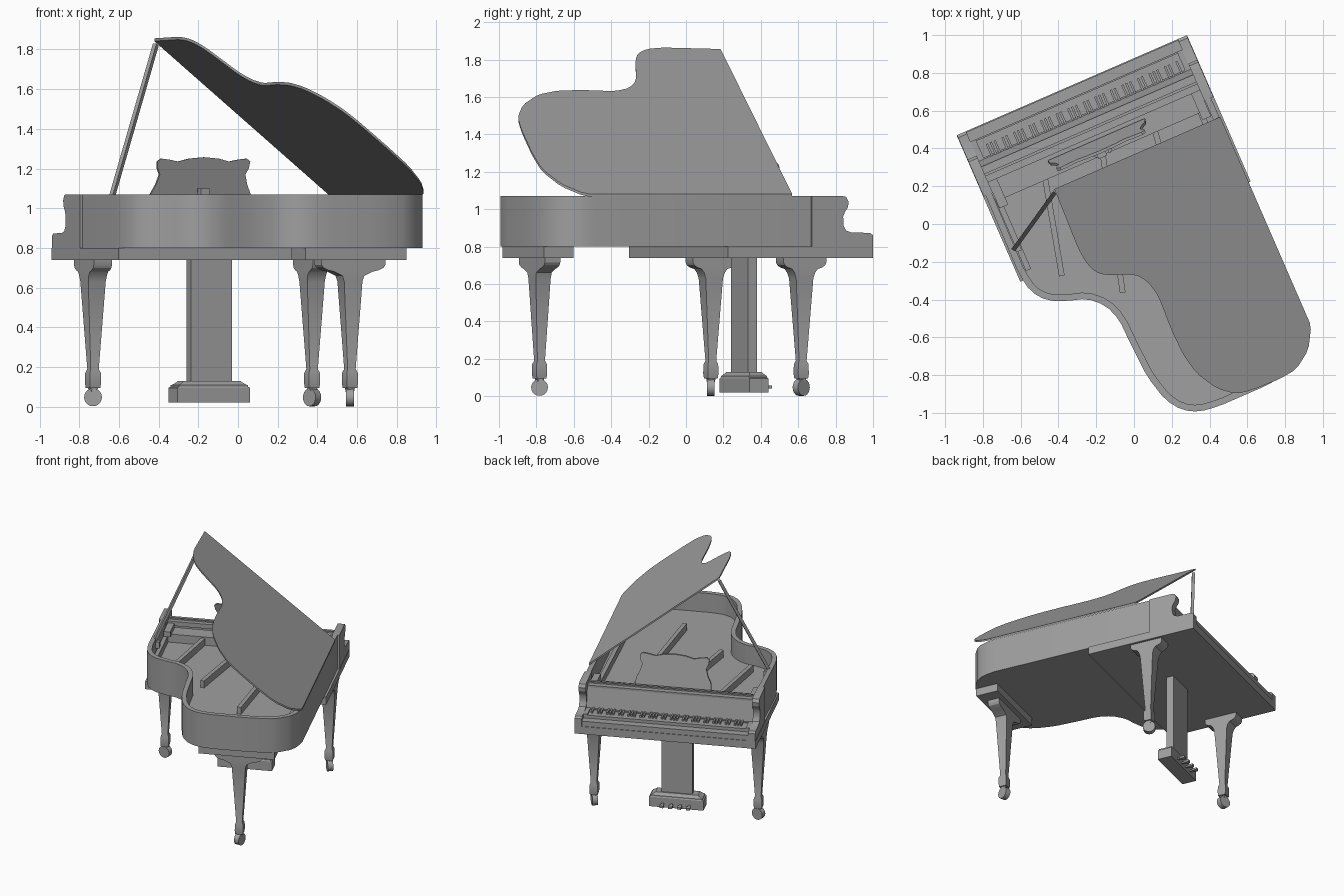
import bpy, bmesh, math
from mathutils import Matrix, Vector

cube = bpy.data.objects.get("Cube")
if cube:
    bpy.data.objects.remove(cube, do_unlink=True)

YAW = math.radians(23.5)          # the whole instrument stands turned
TURN = Matrix.Rotation(YAW, 4, 'Z')

grey = bpy.data.materials.new("plain grey")
grey.use_nodes = True
COLOUR = (0.35, 0.35, 0.35, 1)
grey.diffuse_color = COLOUR
grey.node_tree.nodes["Principled BSDF"].inputs["Base Color"].default_value = COLOUR


def finish(name, bm):
    bmesh.ops.recalc_face_normals(bm, faces=bm.faces)
    bm.transform(TURN)
    mesh = bpy.data.meshes.new(name)
    bm.to_mesh(mesh)
    bm.free()
    mesh.materials.append(grey)
    mesh.shade_smooth()
    mesh.set_sharp_from_angle(angle=math.radians(28))
    obj = bpy.data.objects.new(name, mesh)
    bpy.context.scene.collection.objects.link(obj)
    return obj


def extrude(name, loop, offset):
    """Solid made by sweeping a closed loop of points along an offset."""
    bm = bmesh.new()
    a = [bm.verts.new(p) for p in loop]
    b = [bm.verts.new(Vector(p) + Vector(offset)) for p in loop]
    bm.faces.new(a)
    bm.faces.new(b)
    for i in range(len(a)):
        j = (i + 1) % len(a)
        bm.faces.new((a[i], a[j], b[j], b[i]))
    return finish(name, bm)


def plate(name, pts, z0, z1):
    return extrude(name, [(x, y, z0) for x, y in pts], (0, 0, z1 - z0))


def box(name, x0, x1, y0, y1, z0, z1):
    return plate(name, [(x0, y0), (x1, y0), (x1, y1), (x0, y1)], z0, z1)


def loft(name, cx, cy, sections):
    """Stack of rectangles given as (z, half width, half depth)."""
    bm = bmesh.new()
    rings = [[bm.verts.new((cx + sx * hx, cy + sy * hy, z))
              for sx, sy in ((-1, -1), (1, -1), (1, 1), (-1, 1))] for z, hx, hy in sections]
    bm.faces.new(rings[0])
    bm.faces.new(rings[-1])
    for r, s in zip(rings, rings[1:]):
        for i in range(4):
            j = (i + 1) % 4
            bm.faces.new((r[i], r[j], s[j], s[i]))
    return finish(name, bm)


def bar(name, p, q, w, h):
    """Rectangular bar between two points."""
    p, q = Vector(p), Vector(q)
    d = q - p
    side = Vector((-d.y, d.x, 0)).normalized() * w / 2
    up = side.cross(d).normalized() * h / 2
    return extrude(name, [p + side + up, p - side + up, p - side - up, p + side - up], d)


def soften(pts, cut=0.03):
    """Round an open path by trimming each inner corner."""
    out = [Vector(pts[0])]
    for a, p, b in zip(pts, pts[1:], pts[2:]):
        p = Vector(p)
        for q in (Vector(a), Vector(b)):
            out.append(p + (q - p) * min(0.25, cut / (q - p).length))
    return out + [Vector(pts[-1])]


def inset(pts, t):
    out = []
    for i, p in enumerate(pts):
        d = (pts[min(i + 1, len(pts) - 1)] - pts[max(i - 1, 0)]).normalized()
        out.append(p + Vector((d.y, -d.x)) * t)
    return out


# Case: curved rim, soundboard floor and keybed
outline = soften([(.64, .46), (.64, -.84), (.60, -.96), (.48, -1.045), (.3, -1.064), (.03, -1.064),
                  (-.08, -1.05), (-.16, -1.005), (-.22, -.92), (-.258, -.77), (-.27, -.57),
                  (-.274, -.43), (-.31, -.335), (-.387, -.262), (-.485, -.234), (-.585, -.188),
                  (-.645, -.11), (-.664, 0), (-.66, .46)])
inner = inset(outline, .035)
plate("case_rim", outline + inner[::-1], .80, 1.07)
plate("soundboard", inset(outline, .03), .80, .92)
box("keybed", -.674, .656, -.04, .805, .74, .80)
box("tail_block", -.08, .477, -1.034, -.862, .74, .80)

# Scrolled cheeks at both ends of the keyboard
cheek = [(.45, .80), (.805, .80), (.805, .86), (.79, .873), (.68, .875), (.65, .885), (.635, .91),
         (.632, .96), (.645, .99), (.66, 1.01), (.664, 1.04), (.65, 1.065), (.63, 1.07), (.45, 1.07)]
for name, x in (("right_cheek", -.672), ("left_cheek", .602)):
    extrude(name, [(x, y, z) for y, z in cheek], (.052, 0, 0))

# Keyboard
K0, K1 = -.62, .602
box("key_bottom", K0, K1, .44, .64, .80, .87)
box("white_keys", K0 + .02, K1 - .02, .62, .738, .80, .862)
box("key_slip", K0, K1, .742, .80, .80, .84)
for x, side in ((K0, "right"), (K1 - .03, "left")):
    box(side + "_key_block", x, x + .03, .62, .745, .80, .872)
pitch = (K1 - K0 - .06) / 52
for i in range(51):
    if i % 7 in (0, 2, 3, 5, 6):
        x = K1 - .03 - (i + 1) * pitch
        box("black_key", x - .006, x + .006, .63, .70, .862, .878)

# Fallboard, shelf and tuning block
extrude("fallboard", [(K0, .632, .87), (K0, .60, 1.02), (K0, .57, 1.02), (K0, .58, .87)],
        (K1 - K0, 0, 0))
box("music_shelf", K0, K1, .51, .60, 1.0, 1.035)
box("shelf_rail", K0, K1, .545, .56, 1.035, 1.045)
box("tuning_block", K0, K1, .40, .52, .90, .985)
for x in (K0, K1 - .05):
    box("shelf_slide", x, x + .05, .36, .51, .98, 1.02)

# Iron frame struts
for a, b in (((-.609, .42), (-.609, 0)), ((-.33, .43), (-.46, -.1)), ((0, .42), (-.2, -.31)),
             ((.3, .42), (.15, -.7)), ((.56, .42), (.54, -.8))):
    bar("frame_strut", (*a, .945), (*b, .945), .03, .06)

# Leaning music desk with a wavy top
half = [(.28, 1.01), (.275, 1.07), (.25, 1.12), (.235, 1.17), (.25, 1.2), (.255, 1.235), (.235, 1.25),
        (.19, 1.245), (.14, 1.235), (.08, 1.25), (0, 1.257)]
desk = half + [(-x, z) for x, z in half[-2::-1]]
extrude("music_desk", [(x - .005, .49 - (z - 1.01) * .25, z) for x, z in desk], (0, -.015, 0))
box("desk_bracket", -.035, .015, .39, .43, .98, 1.10)
for s in (-1, 1):
    bar("desk_prop", (s * .03, .40, 1.03), (s * .1, .47, 1.03), .015, .015)

# Raised lid, sloping up from the hinge on the long side
SLOPE = .808
lid = soften([(.645, .338), (.645, -.87), (.58, -.98), (.482, -1.048), (.379, -1.06), (.218, -1.055),
              (.136, -1.04), (.056, -.975), (-.012, -.856), (-.037, -.737), (-.042, -.594),
              (-.034, -.40), (-.056, -.303), (-.106, -.243), (-.18, -.215), (-.245, -.188),
              (-.287, -.154), (-.313, -.093), (-.323, .0), (-.313, .338)], .02)
extrude("lid", [(x, y, 1.068 + (.645 - x) * SLOPE) for x, y in lid], (0, 0, .014))
bar("lid_prop", (-.643, .127, 1.04), (-.31, .325, 1.825), .022, .022)
box("prop_hinge", -.65, -.60, .11, .145, 1.0, 1.05)

# Legs with scrolled brackets and casters
wings = [(.74, .05, .125), (.715, .05, .125), (.70, .05, .118), (.688, .05, .10), (.68, .05, .075),
         (.66, .05, .06), (.63, .048, .05)]
shaft = [(.19, .022, .022), (.17, .03, .03), (.12, .031, .031), (.095, .028, .028)]
for name, x, y, across, axis in (("front_right", -.617, .413, False, 90),
                                 ("front_left", .588, .416, False, 45),
                                 ("tail", .205, -.943, True, 0)):
    top = [(z, w * 1.44, h) if not across else (z, h * (1.4 if h > .07 else 1.0), w * .9)
           for z, h, w in [(z, b, a) for z, a, b in wings]] if across else wings
    loft(name + "_leg", x, y, top + shaft)
    loft(name + "_caster_fork", x, y, [(.10, .02, .02), (.05, .012, .012)])
    bm = bmesh.new()
    spin = Matrix.Rotation(math.radians(axis) - YAW, 4, 'Z') @ Matrix.Rotation(math.pi / 2, 4, 'Y')
    bmesh.ops.create_cone(bm, cap_ends=True, segments=20, radius1=.045, radius2=.045, depth=.04,
                          matrix=Matrix.Translation((x, y, .047)) @ spin)
    finish(name + "_caster", bm)

# Pedal column, box and pedals
PX, PY = -.009, .342
box("pedal_column", PX - .113, PX + .113, PY - .027, PY + .027, .12, .74)
loft("pedal_box", PX, PY, [(.02, .2, .055), (.095, .2, .055), (.10, .19, .052), (.108, .19, .052),
                           (.112, .18, .047), (.122, .165, .04), (.13, .155, .036)])
for i in range(4):
    x = PX + (i - 1.5) * .065
    box("pedal_stem", x - .008, x + .008, PY + .05, PY + .085, .042, .054)
    box("pedal", x - .014, x + .014, PY + .08, PY + .115, .04, .056)
